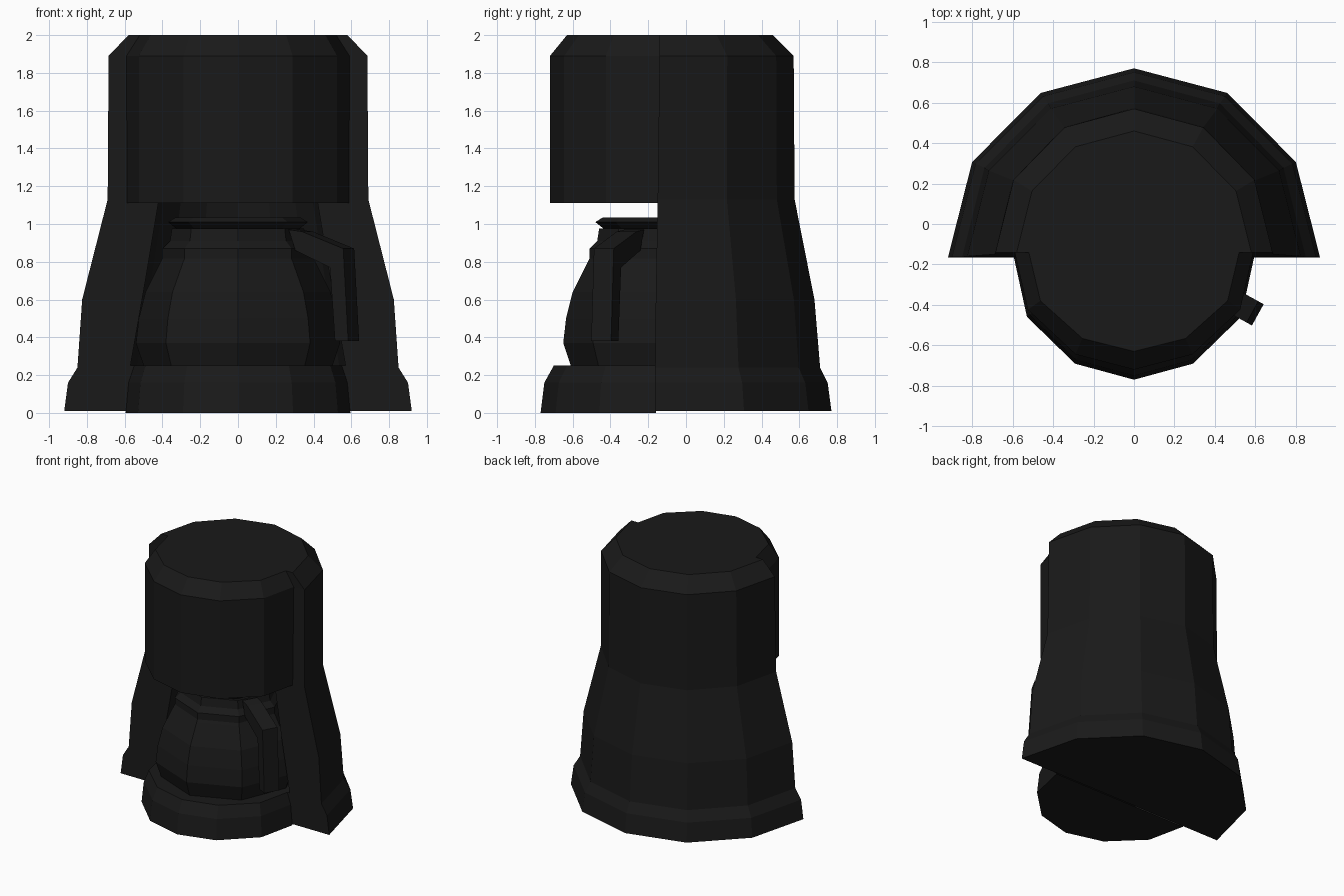
import bpy, bmesh, math
from mathutils import Matrix

if "Cube" in bpy.data.objects:
    bpy.data.objects.remove(bpy.data.objects["Cube"])

black = bpy.data.materials.new("black_plastic")
black.diffuse_color = (0.01, 0.01, 0.01, 1)
black.use_nodes = True
black.node_tree.nodes["Principled BSDF"].inputs["Base Color"].default_value = black.diffuse_color


def loft(name, rings, closed=True):
    """Skin a stack of equal-length rings and cap both ends."""
    bm = bmesh.new()
    vs = [[bm.verts.new(p) for p in r] for r in rings]
    n = len(vs[0])
    for a, b in zip(vs, vs[1:]):
        for i in range(n if closed else n - 1):
            j = (i + 1) % n
            bm.faces.new((a[i], a[j], b[j], b[i]))
    bm.faces.new(vs[0][::-1])
    bm.faces.new(vs[-1])
    bmesh.ops.recalc_face_normals(bm, faces=bm.faces)
    me = bpy.data.meshes.new(name)
    bm.to_mesh(me)
    bm.free()
    ob = bpy.data.objects.new(name, me)
    bpy.context.collection.objects.link(ob)
    me.materials.append(black)
    return ob


def half_ring(w, seam, depth, z, shape):
    """Half outline from +x seam around to -x seam; depth is the centre y."""
    pts = [(w * fx, seam + (depth - seam) * fy) for fx, fy in shape]
    return [(x, y, z) for x, y in pts] + [(-x, y, z) for x, y in pts[-2::-1]]


def lathe(name, profile, sides, cy):
    return loft(name, [[(r * math.cos(2 * math.pi * i / sides),
                         cy + r * math.sin(2 * math.pi * i / sides), z)
                        for i in range(sides)] for r, z in profile])


# Tall rear housing
rear = [(1, 0), (0.87, 0.505), (0.5, 0.87), (0, 1)]
body = loft("rear_housing", [half_ring(w, s, d, z, rear) for w, s, d, z in [
    (0.92, -0.165, 0.77, 0.01), (0.90, -0.164, 0.75, 0.16),
    (0.85, -0.163, 0.71, 0.24), (0.825, -0.16, 0.68, 0.60),
    (0.69, -0.15, 0.575, 1.13), (0.685, -0.14, 0.57, 1.89),
    (0.58, -0.14, 0.46, 2.0)]])

# Niche for the jug
cutter = lathe("niche_cutter", [(0.58, 0.25), (0.50, 0.70), (0.43, 1.11)], 16, -0.11)
mod = body.modifiers.new("niche", "BOOLEAN")
mod.object = cutter
mod.solver = "EXACT"
cutter.hide_render = True
cutter.hide_set(True)

# Front base and brewing head
front = [(1, 0), (0.89, 0.49), (0.49, 0.87), (0, 1)]
loft("front_base", [half_ring(w, -0.16, d, z, front) for w, d, z in [
    (0.595, -0.77, 0.0), (0.58, -0.75, 0.16), (0.55, -0.70, 0.25)]], False)
loft("brewing_head", [half_ring(w, -0.14, d, z, front) for w, d, z in [
    (0.59, -0.72, 1.11), (0.59, -0.72, 1.89), (0.52, -0.63, 2.0)]], False)

# Jug, collar and lid
CY = -0.11
lathe("jug", [(0.50, 0.25), (0.54, 0.37), (0.525, 0.50), (0.49, 0.64),
              (0.41, 0.80), (0.37, 0.87)], 8, CY)
lathe("jug_collar", [(0.40, 0.80), (0.40, 0.87), (0.36, 0.91), (0.35, 0.975)], 8, CY)
lathe("jug_lid", [(0.32, 0.97), (0.37, 1.01), (0.33, 1.035)], 8, CY)

# Jug handle, built in its radial plane then turned
side = [(0.34, 0.97), (0.42, 0.96), (0.67, 0.87), (0.70, 0.38),
        (0.62, 0.38), (0.59, 0.77), (0.38, 0.86)]
handle = loft("jug_handle", [[(r, y, z) for r, z in side] for y in (-0.06, 0.06)])
handle.data.transform(Matrix.Translation((0, CY, 0)) @
                      Matrix.Rotation(math.radians(-29), 4, 'Z'))
